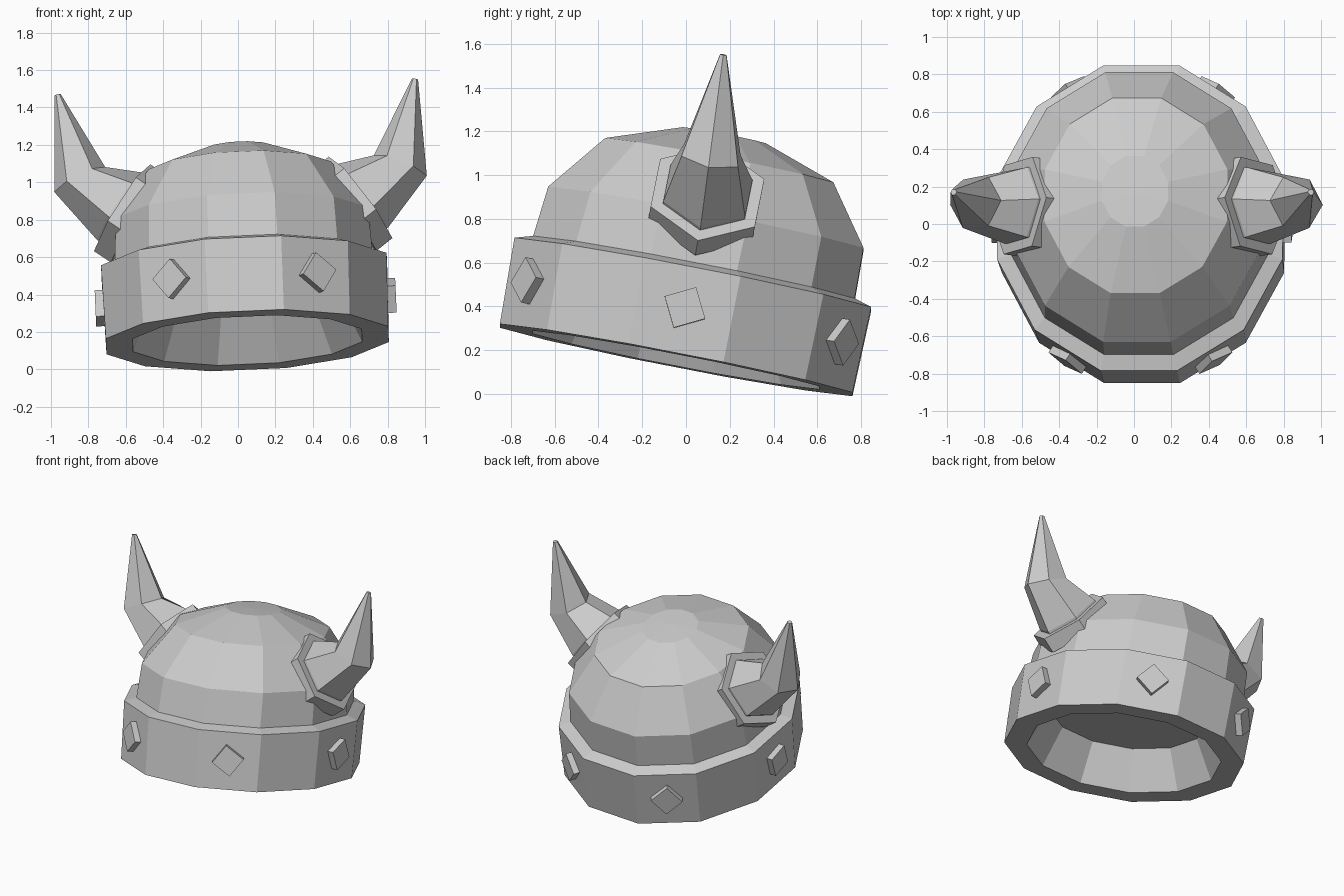
import bpy, bmesh
from math import sin, cos, radians, pi
from mathutils import Matrix, Vector

if "Cube" in bpy.data.objects:
    bpy.data.objects.remove(bpy.data.objects["Cube"])

# Whole helmet leans back and rolls slightly
TILT = (Matrix.Translation((0.05, -0.045, 0.155))
        @ Matrix.Rotation(radians(-2.5), 4, 'Y')
        @ Matrix.Rotation(radians(-11), 4, 'X'))
SX = 0.92  # helmet is narrower than it is long


def finish(name, bm):
    bmesh.ops.recalc_face_normals(bm, faces=bm.faces)
    me = bpy.data.meshes.new(name)
    bm.to_mesh(me)
    bm.free()
    ob = bpy.data.objects.new(name, me)
    ob.matrix_world = TILT
    bpy.context.collection.objects.link(ob)
    return ob


def loft(name, rings):
    """Skin a list of rings; a one-point ring is a tip, other ends get capped."""
    bm = bmesh.new()
    vs = [[bm.verts.new(p) for p in r] for r in rings]
    for a, b in zip(vs, vs[1:]):
        n = max(len(a), len(b))
        for i in range(n):
            j = (i + 1) % n
            quad = [a[i % len(a)], a[j % len(a)], b[j % len(b)], b[i % len(b)]]
            bm.faces.new(list(dict.fromkeys(quad)))
    for r in (vs[0], vs[-1]):
        if len(r) > 2:
            bm.faces.new(r)
    return finish(name, bm)


def oval(r, z, y=0, n=12):
    if r == 0:
        return [(0, y, z)]
    return [(SX * r * cos(2 * pi * (k + .5) / n), y + r * sin(2 * pi * (k + .5) / n), z)
            for k in range(n)]


def hexagon(side, centre, r, angle):
    """Six-sided ring whose normal rises by angle from the x axis."""
    a = radians(angle)
    u, v = Vector((-sin(a), 0, cos(a))), Vector((0, 1, 0))
    pts = [Vector(centre) + r * (u * cos(k * pi / 3) + v * sin(k * pi / 3)) for k in range(6)]
    return [(p.x * side, p.y, p.z) for p in pts]


# Shell: hollow underside, brow band, then dome
loft("helmet_shell", [oval(*p) for p in
                      [(.55, .27, -.03), (.69, 0), (.85, 0), (.86, .40), (.775, .425),
                       (.76, .66, .01), (.55, .93, .02), (.2, 1.05, .02), (0, 1.055)]])

# Horns with hexagonal collars
for side, label in ((1, "right"), (-1, "left")):
    loft(label + "_horn_collar", [hexagon(side, (.55, 0, .686), .28, 35),
                                  hexagon(side, (.638, 0, .751), .28, 35)])
    loft(label + "_horn", [hexagon(side, (.62, 0, .74), .22, 35),
                           hexagon(side, (.65, 0, .76), .22, 36),
                           hexagon(side, (.858, -.015, .912), .152, 66),
                           hexagon(side, (.956, -.047, 1.372), .017, 80)])

# Square studs around the band, each turned a little differently
for deg, spin in ((0, 27), (60, 50), (120, 40), (180, 10), (240, 40), (300, 55)):
    a = radians(deg)
    n = Vector((cos(a) / SX, sin(a), 0)).normalized()
    up = Vector((0, 0, 1))
    frame = Matrix((up.cross(n), up, n)).transposed().to_4x4()
    pos = Matrix.Translation((.825 * SX * cos(a), .825 * sin(a), .21))
    bm = bmesh.new()
    bmesh.ops.create_cube(bm, size=1, matrix=pos @ frame
                          @ Matrix.Rotation(radians(spin), 4, 'Z')
                          @ Matrix.Diagonal((.15, .15, .09, 1)))
    finish("stud_%d" % deg, bm)
